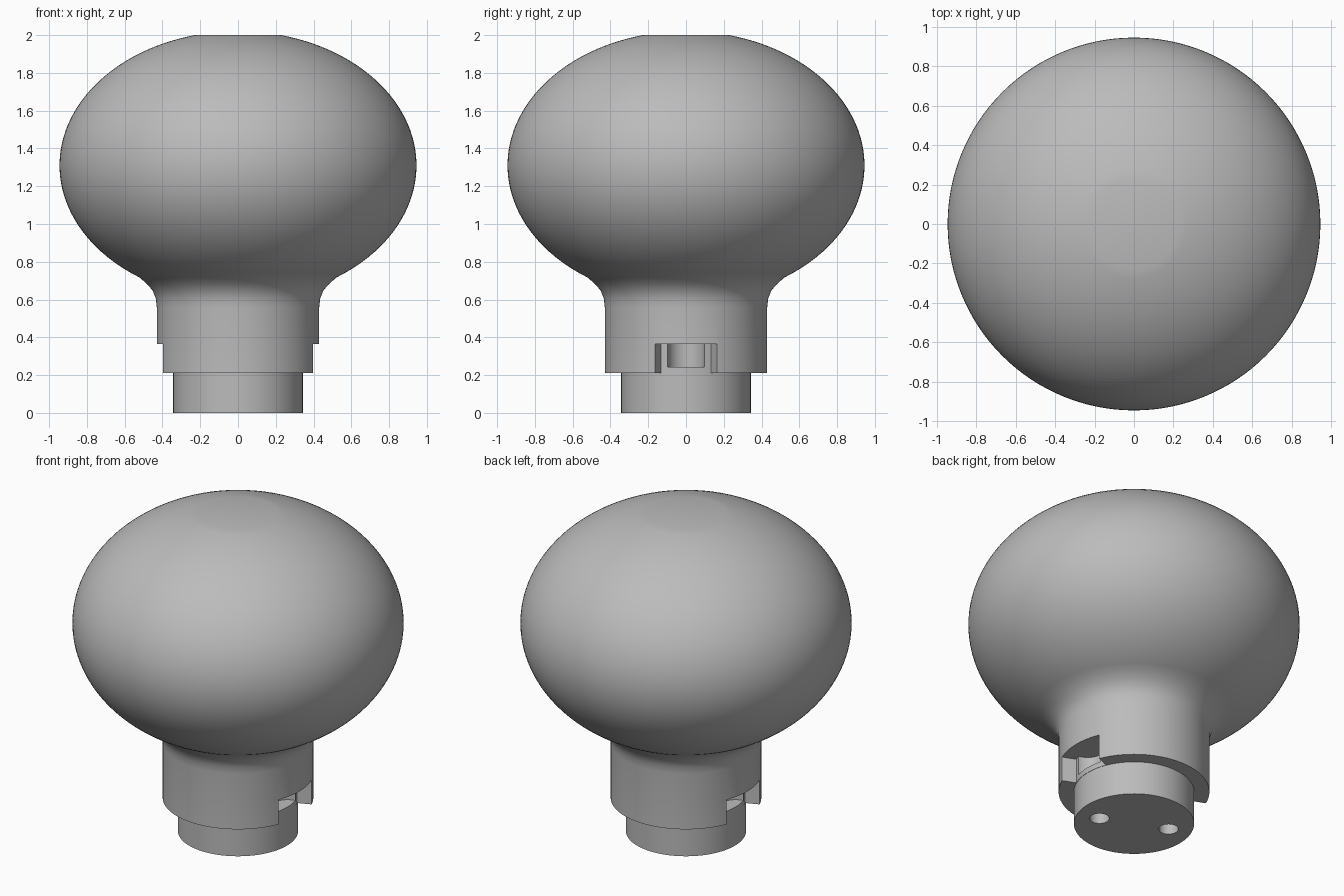
import bpy, bmesh, math
from math import sin, cos, pi, radians

if "Cube" in bpy.data.objects:
    bpy.data.objects.remove(bpy.data.objects["Cube"])

grey = bpy.data.materials.new("plain grey")
grey.use_nodes = True
colour = (0.5, 0.5, 0.5, 1)
grey.diffuse_color = colour
grey.node_tree.nodes["Principled BSDF"].inputs["Base Color"].default_value = colour


def make_object(name, bm):
    bmesh.ops.recalc_face_normals(bm, faces=bm.faces)
    mesh = bpy.data.meshes.new(name)
    bm.to_mesh(mesh)
    bm.free()
    mesh.materials.append(grey)
    obj = bpy.data.objects.new(name, mesh)
    bpy.context.collection.objects.link(obj)
    return obj


def lathe(name, profile, steps=128):
    bm = bmesh.new()
    verts = [bm.verts.new((r, 0, z)) for r, z in profile]
    edges = [bm.edges.new(pair) for pair in zip(verts, verts[1:])]
    bmesh.ops.spin(bm, geom=verts + edges, cent=(0, 0, 0), axis=(0, 0, 1),
                   angle=2 * pi, steps=steps)
    bmesh.ops.remove_doubles(bm, verts=bm.verts, dist=0.0005)
    return make_object(name, bm)


def prism(name, outline, z0, z1):
    bm = bmesh.new()
    face = bm.faces.new([bm.verts.new((x, y, z0)) for x, y in outline])
    new = bmesh.ops.extrude_face_region(bm, geom=[face])["geom"]
    bmesh.ops.translate(bm, vec=(0, 0, z1 - z0),
                        verts=[v for v in new if isinstance(v, bmesh.types.BMVert)])
    return make_object(name, bm)


def circle(x, y, r, n=48):
    return [(x + r * cos(2 * pi * i / n), y + r * sin(2 * pi * i / n)) for i in range(n)]


def arc(r, half, n=16):
    return [(r * cos(half * (2 * i / n - 1)), r * sin(half * (2 * i / n - 1)))
            for i in range(n + 1)]


# Knob: stepped plug, collar, fillet, squashed bulb and flat top
profile = [(0, 0), (0.343, 0), (0.343, 0.21), (0.43, 0.21), (0.43, 0.56),
           (0.435, 0.605), (0.453, 0.65), (0.483, 0.683)]
low, high = -math.acos(0.52 / 0.945), math.acos(0.23 / 0.945)
for i in range(49):
    a = low + (high - low) * i / 48
    profile.append((0.945 * cos(a), 1.31 + 0.711 * sin(a)))
profile[-1] = (0.23, 2.0)
profile.append((0, 2.0))
knob = lathe("knob", profile)

# Cutters: side slots, rounded pockets behind them, holes underneath
slot = arc(0.55, radians(22.5)) + arc(0.345, radians(22.5))[::-1]
shapes = [("slot_cutter", slot, 0.15, 0.365),
          ("pocket_cutter", circle(0.345, 0, 0.098), 0.243, 0.365),
          ("hole_cutter", circle(0.19, -0.08, 0.056), -0.1, 0.2)]
for name, outline, z0, z1 in shapes:
    for side in (1, -1):
        cutter = prism(name, [(side * x, side * y) for x, y in outline], z0, z1)
        cutter.hide_render = True
        cut = knob.modifiers.new(name, "BOOLEAN")
        cut.operation, cut.solver, cut.object = "DIFFERENCE", "EXACT", cutter

# Apply the cuts and remove the cutters
bpy.context.view_layer.objects.active = knob
bpy.ops.object.select_all(action="DESELECT")
knob.select_set(True)
for cut in list(knob.modifiers):
    cutter = cut.object
    bpy.ops.object.modifier_apply(modifier=cut.name)
    bpy.data.objects.remove(cutter)
bpy.ops.object.shade_smooth_by_angle(angle=radians(30))
